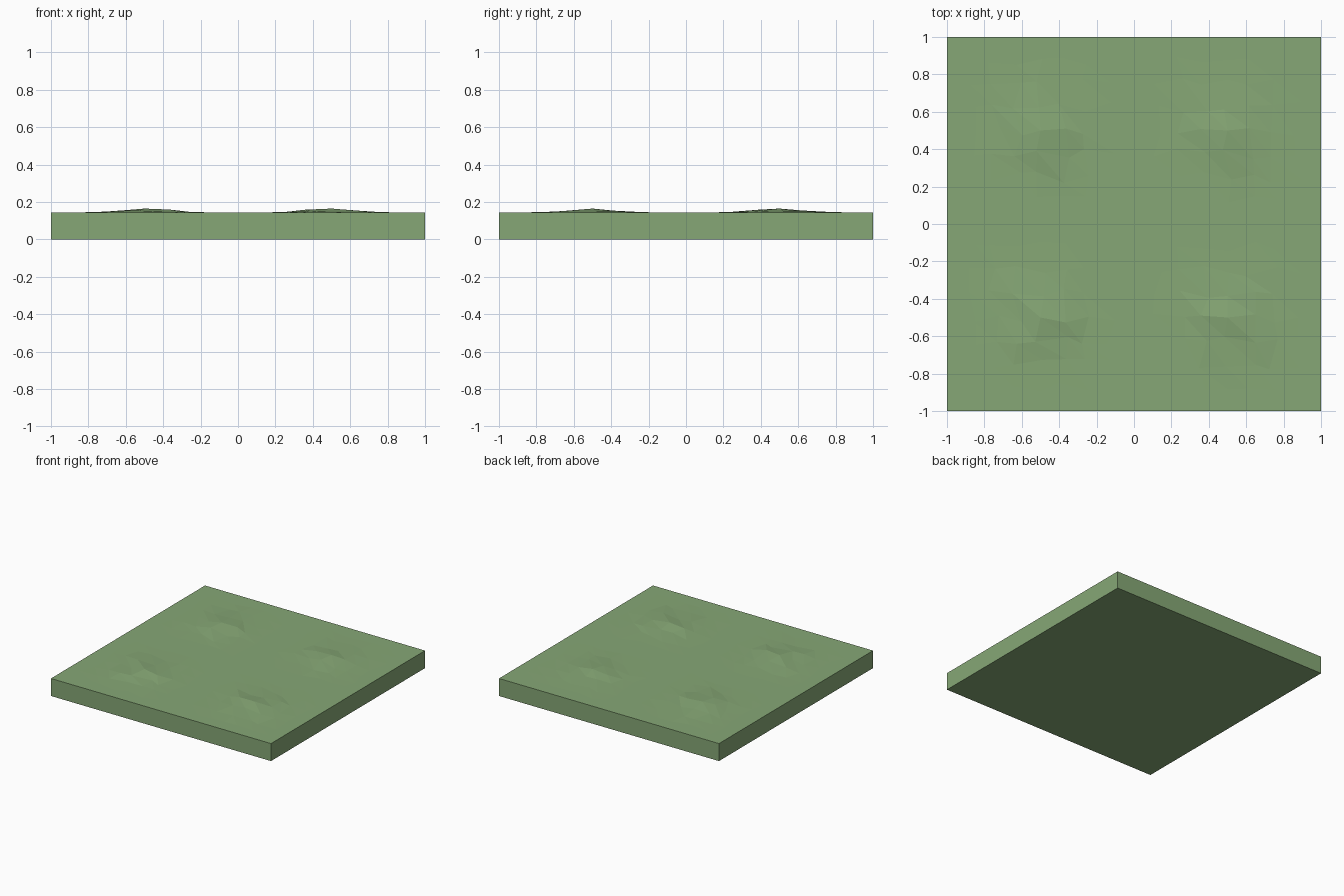
import bpy, bmesh, random, math

if "Cube" in bpy.data.objects:
    bpy.data.objects.remove(bpy.data.objects["Cube"])

random.seed(4)
N, BASE, PEAK = 16, 0.144, 0.021
bm = bmesh.new()


def height(x, y):
    # four shallow mounds, slightly uneven away from their peaks
    d = math.hypot(abs(x) - 0.5, abs(y) - 0.5)
    k = 1 if d < 0.01 else random.uniform(0.5, 1.3)
    return BASE + PEAK * k * math.exp(-(d / 0.17) ** 2) if d < 0.36 else BASE


# uneven top surface, triangulated along one diagonal
top = []
for j in range(N + 1):
    row = []
    for i in range(N + 1):
        x, y = -1 + 2 * i / N, -1 + 2 * j / N
        z = height(x, y)
        if 0 < i < N and 0 < j < N and z < BASE + PEAK - 1e-4:
            x += random.uniform(-0.03, 0.03)
            y += random.uniform(-0.03, 0.03)
        row.append(bm.verts.new((x, y, z)))
    top.append(row)
for j in range(N):
    for i in range(N):
        a, b, c, d = top[j][i], top[j][i + 1], top[j + 1][i + 1], top[j + 1][i]
        bm.faces.new((a, b, d))
        bm.faces.new((b, c, d))

# straight sides and flat underside
rim = [e for e in bm.edges if e.is_boundary]
ext = bmesh.ops.extrude_edge_only(bm, edges=rim)["geom"]
for v in ext:
    if isinstance(v, bmesh.types.BMVert):
        v.co.z = 0
bmesh.ops.contextual_create(bm, geom=[e for e in ext if isinstance(e, bmesh.types.BMEdge)])
bmesh.ops.recalc_face_normals(bm, faces=bm.faces)

mesh = bpy.data.meshes.new("grass_tile")
bm.to_mesh(mesh)
bm.free()
tile = bpy.data.objects.new("grass_tile", mesh)
bpy.context.collection.objects.link(tile)

mat = bpy.data.materials.new("grass_green")
mat.diffuse_color = (0.24, 0.39, 0.18, 1)
mat.use_nodes = True
mat.node_tree.nodes["Principled BSDF"].inputs["Base Color"].default_value = mat.diffuse_color
mesh.materials.append(mat)
